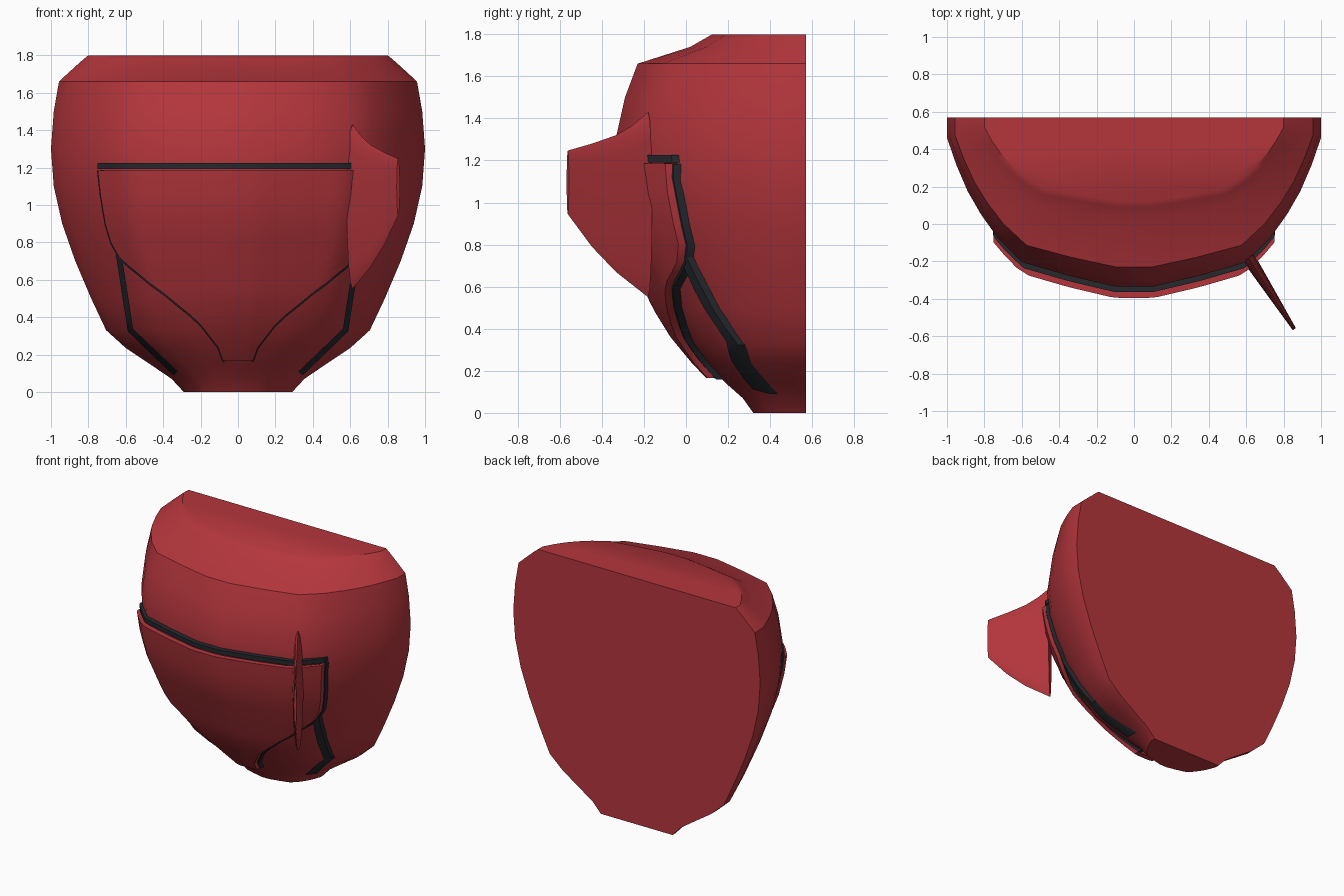
import bpy, bmesh, math
from mathutils import Vector

cube = bpy.data.objects.get("Cube")
if cube:
    bpy.data.objects.remove(cube, do_unlink=True)


def material(name, color):
    m = bpy.data.materials.new(name)
    m.use_nodes = True
    m.diffuse_color = color
    m.node_tree.nodes["Principled BSDF"].inputs["Base Color"].default_value = color
    return m


red = material("red", (0.46, 0.037, 0.046, 1))
dark = material("dark_grey", (0.02, 0.022, 0.027, 1))


def interp(table, k, col=1):
    """Linear lookup in rows sorted by their first value."""
    if k <= table[0][0]:
        return table[0][col]
    for a, b in zip(table, table[1:]):
        if k <= b[0]:
            return a[col] + (b[col] - a[col]) * (k - a[0]) / (b[0] - a[0])
    return table[-1][col]


def loft(name, rings, mat, angle=35):
    """Skin closed rings of equal length and cap both ends."""
    bm = bmesh.new()
    vs = [[bm.verts.new(p) for p in ring] for ring in rings]
    n = len(vs[0])
    for a, b in zip(vs, vs[1:]):
        for i in range(n):
            j = (i + 1) % n
            bm.faces.new((a[i], a[j], b[j], b[i]))
    bm.faces.new(vs[0][::-1])
    bm.faces.new(vs[-1])
    bmesh.ops.recalc_face_normals(bm, faces=bm.faces)
    me = bpy.data.meshes.new(name)
    bm.to_mesh(me)
    bm.free()
    me.materials.append(mat)
    ob = bpy.data.objects.new(name, me)
    bpy.context.collection.objects.link(ob)
    bpy.ops.object.select_all(action="DESELECT")
    ob.select_set(True)
    bpy.context.view_layer.objects.active = ob
    bpy.ops.object.shade_smooth_by_angle(angle=math.radians(angle))
    return ob


# Body profile: height, half width, front depth
BACK = 0.57
PROFILE = [(0, .29, .32), (.07, .355, .27), (.145, .465, .185), (.235, .6, .1),
           (.33, .705, .015), (.5, .785, -.09), (.7, .87, -.18), (.9, .94, -.265),
           (1.1, .985, -.32), (1.3, 1, -.335), (1.5, .985, -.29), (1.66, .957, -.23),
           (1.74, .87, .02), (1.78, .825, .09), (1.8, .8, .125)]
# Half cross-section: fraction of width, fraction of depth
SECTION = [(.1, 0), (.35, .065), (.6, .145), (.73, .29), (.82, .43), (.89, .565),
           (.95, .72), (1, .88), (1, 1)]


def surface(x, z):
    """Depth of the body's front at x, z."""
    f = interp(PROFILE, z, 2)
    v = interp(SECTION, abs(x) / interp(PROFILE, z))
    return f + (BACK - f) * v


def body_ring(z, w, f):
    half = [(u * w, f + (BACK - f) * v) for u, v in SECTION]
    return [(-x, y, z) for x, y in half[::-1]] + [(x, y, z) for x, y in half]


loft("body", [body_ring(*row) for row in PROFILE], red)

# Raised front plate: height, half width
OUTLINE = [(.165, .08), (.24, .107), (.36, .2), (.42, .265), (.48, .34), (.53, .4),
           (.58, .47), (.63, .53), (.67, .58), (.72, .635), (.8, .68), (.9, .71),
           (1.05, .735), (1.185, .75)]


def plate_ring(z, w, cols=24):
    xs = [w * (2 * i / cols - 1) for i in range(cols + 1)]
    front = [(x, surface(x, z) - .07, z) for x in xs]
    return front + [(x, y + .04, z) for x, y, z in front[::-1]]


loft("front_plate", [plate_ring(*row) for row in OUTLINE], red)


def trim(name, path, half=.017, steps=5):
    """Sweep a flat strip that hugs the body along x, z points."""
    pts = []
    for a, b in zip(path, path[1:]):
        pts += [Vector(a).lerp(Vector(b), i / steps) for i in range(steps)]
    pts.append(Vector(path[-1]))
    rings = []
    for i, p in enumerate(pts):
        d = (pts[min(i + 1, len(pts) - 1)] - pts[max(i - 1, 0)]).normalized()
        side = Vector((-d.y, d.x)) * half
        a, b = p + side, p - side
        ya, yb = surface(*a), surface(*b)
        rings.append([(a.x, ya - .035, a.y), (b.x, yb - .035, b.y),
                      (b.x, yb + .02, b.y), (a.x, ya + .02, a.y)])
    loft(name, rings, dark)


# Dark trim around the plate and down the lower sides
trim("top_trim", [(-.75, 1.208), (0, 1.208), (.75, 1.208)], steps=14)
for side, s in (("left", 1), ("right", -1)):
    trim(side + "_plate_trim", [(s * (w - .013), z) for z, w in OUTLINE], steps=2)
    trim(side + "_lower_trim", [(s * .64, .75), (s * .575, .33), (s * .335, .1)], .015)

# Side fin: position along the blade, bottom, top, half thickness
FIN = [(0, .55, 1.43, .036), (.2, .61, 1.365, .031), (.4, .67, 1.32, .026),
       (.7, .79, 1.28, .018), (1, .945, 1.247, .01)]
root, tip = Vector((.612, -.18, 0)), Vector((.857, -.562, 0))
across = Vector((tip.y - root.y, root.x - tip.x, 0)).normalized()


def fin_ring(s, bottom, top, thick, n=16):
    ring = []
    for i in range(n):
        a = 2 * math.pi * i / n
        p = root.lerp(tip, s) + across * (thick * math.sin(a))
        p.z = (bottom + top) / 2 + (top - bottom) / 2 * math.cos(a)
        ring.append(p)
    return ring


loft("side_fin", [fin_ring(*row) for row in FIN], red)
